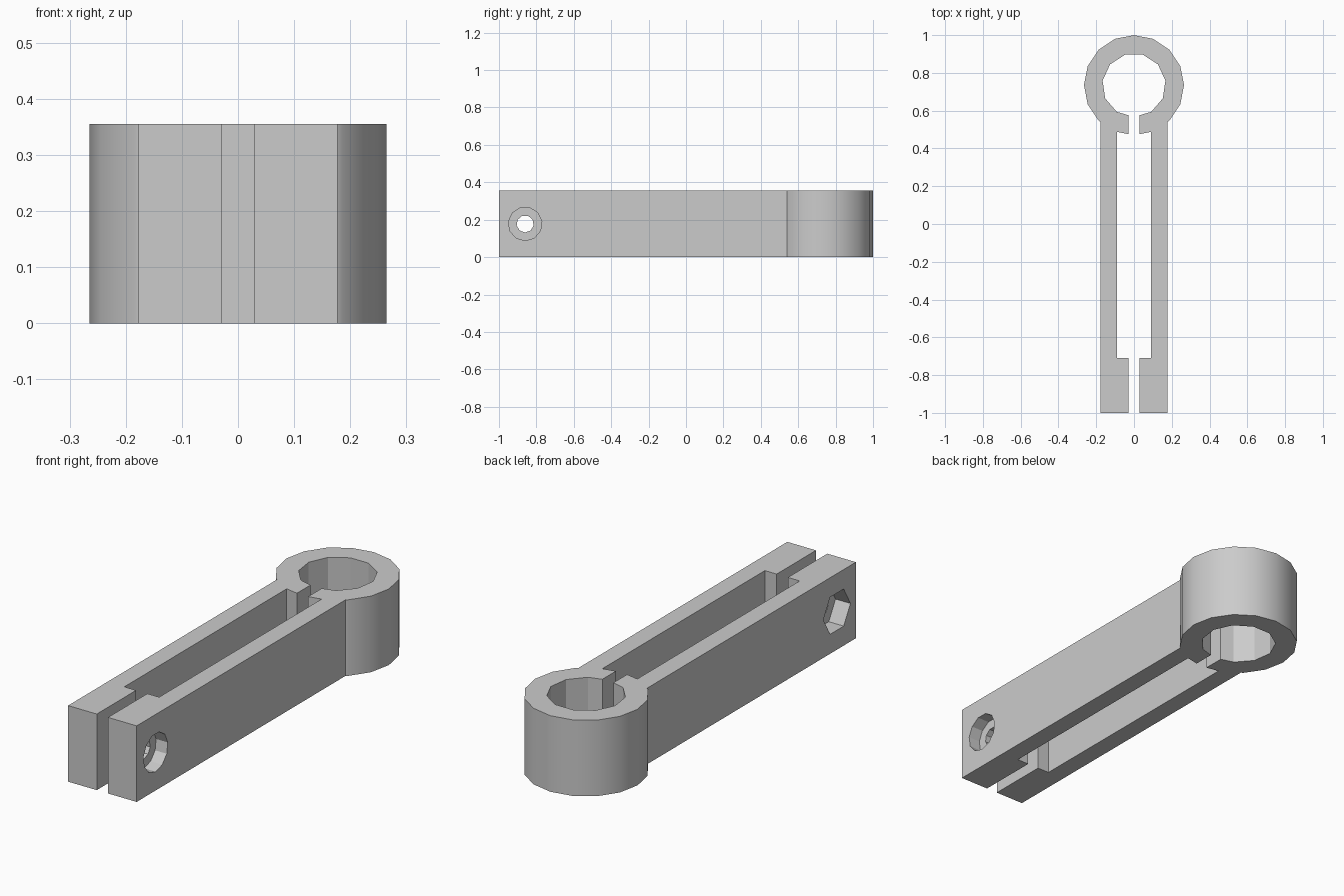
import bpy
import math

if "Cube" in bpy.data.objects:
    bpy.data.objects.remove(bpy.data.objects["Cube"], do_unlink=True)

HEIGHT = 0.355
MID = HEIGHT / 2
RING_Y = 0.735
HOLE_Y = -0.86

grey = bpy.data.materials.new("light grey")
grey.use_nodes = True
grey.diffuse_color = (0.6, 0.6, 0.6, 1)
grey.node_tree.nodes["Principled BSDF"].inputs["Base Color"].default_value = (0.6, 0.6, 0.6, 1)


def finish(name, points, faces):
    mesh = bpy.data.meshes.new(name)
    mesh.from_pydata(points, [], faces)
    mesh.materials.append(grey)
    obj = bpy.data.objects.new(name, mesh)
    bpy.context.collection.objects.link(obj)
    return obj


def prism(name, outline, low, high, place):
    """Extrude a counter-clockwise outline; place maps (u, v, w) to the model axes."""
    n = len(outline)
    points = [place(u, v, w) for w in (low, high) for u, v in outline]
    faces = [list(range(n))[::-1], list(range(n, 2 * n))]
    faces += [[i, (i + 1) % n, (i + 1) % n + n, i + n] for i in range(n)]
    return finish(name, points, faces)


def polygon(sides, radius, cu, cv, start=-90):
    angles = [math.radians(start + 360 * i / sides) for i in range(sides)]
    return [(cu + radius * math.cos(a), cv + radius * math.sin(a)) for a in angles]


def upright(u, v, w):
    return (u, v, w)


def sideways(u, v, w):
    return (w, u, v)


def block(name, half, y0, y1, z0, z1):
    outline = [(-half, y0), (half, y0), (half, y1), (-half, y1)]
    return prism(name, outline, z0, z1, upright)


def combine(body, other, operation):
    mod = body.modifiers.new(other.name, "BOOLEAN")
    mod.operation = operation
    mod.solver = "EXACT"
    mod.object = other
    bpy.ops.object.select_all(action="DESELECT")
    bpy.context.view_layer.objects.active = body
    body.select_set(True)
    bpy.ops.object.modifier_apply(modifier=mod.name)
    bpy.data.objects.remove(other, do_unlink=True)


# Long arms with the wide channel between them
clamp = block("split_clamp_arm", 0.177, -1, 0.6, 0, HEIGHT)
combine(clamp, block("channel", 0.09, -0.71, 0.7, -0.1, 0.5), "DIFFERENCE")

# Clamping ring with its faceted bore
ring = prism("ring", polygon(16, 0.265, 0, RING_Y), 0, HEIGHT, upright)
combine(clamp, ring, "UNION")
bore = prism("bore", polygon(11, 0.168, 0, RING_Y), -0.1, 0.5, upright)
combine(clamp, bore, "DIFFERENCE")

# Narrow slit splitting the ring and the end blocks
combine(clamp, block("slit", 0.029, -1.1, RING_Y, -0.1, 0.5), "DIFFERENCE")

# Cross hole, round screw recess on one side and hexagonal nut pocket on the other
for name, sides, radius, start, low, high in (
        ("screw_hole", 9, 0.046, -90, -0.3, 0.3),
        ("screw_recess", 11, 0.09, -90, 0.117, 0.3),
        ("nut_pocket", 6, 0.1, 0, -0.3, -0.1)):
    cutter = prism(name, polygon(sides, radius, HOLE_Y, MID, start), low, high, sideways)
    combine(clamp, cutter, "DIFFERENCE")

bpy.ops.object.shade_smooth_by_angle(angle=math.radians(30))
